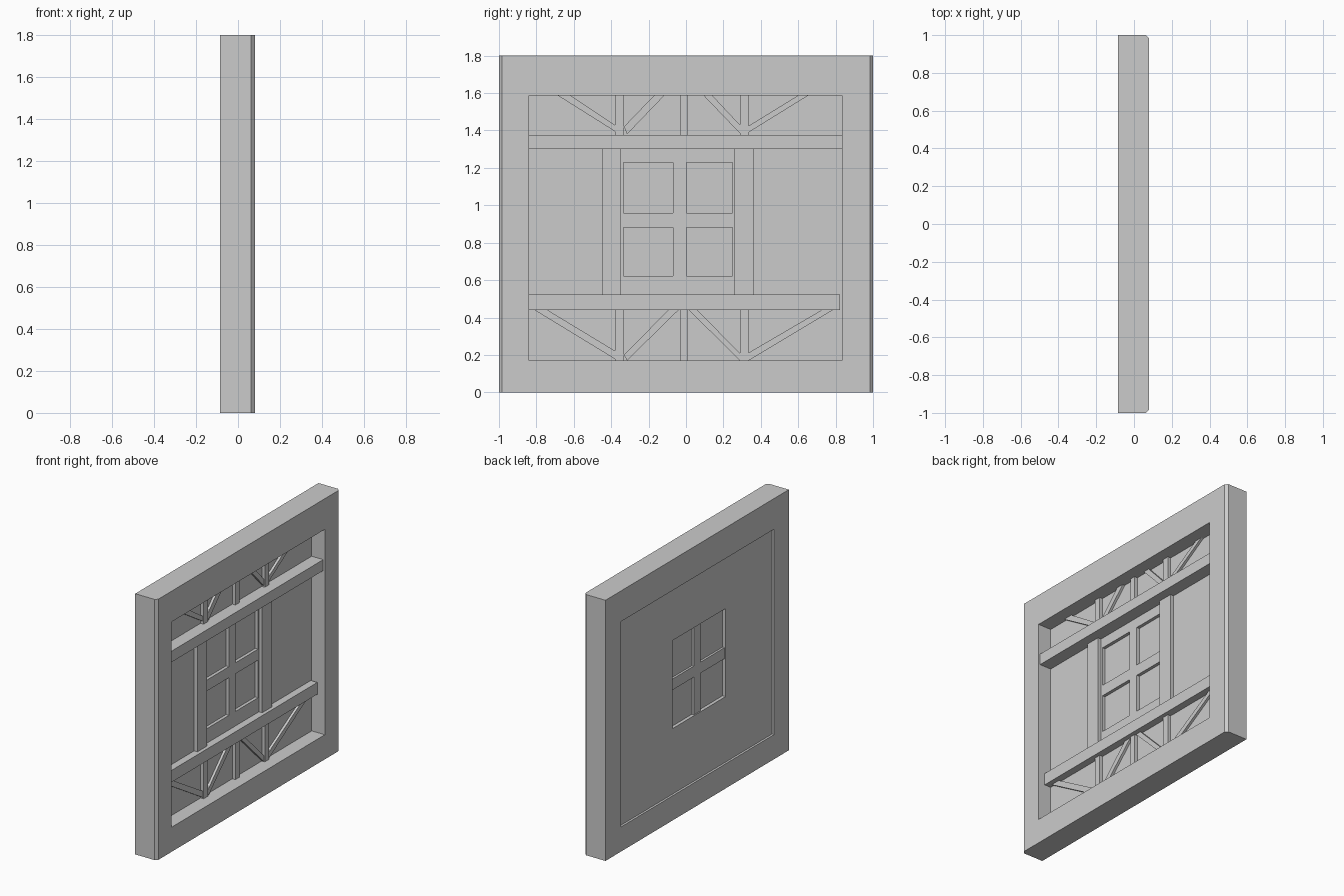
import bpy, bmesh
from mathutils import Vector

if "Cube" in bpy.data.objects:
    bpy.data.objects.remove(bpy.data.objects["Cube"])


def prism(name, pts, extrude):
    """Extrude a closed 3D profile along a vector into a solid."""
    bm = bmesh.new()
    face = bm.faces.new([bm.verts.new(p) for p in pts])
    res = bmesh.ops.extrude_face_region(bm, geom=[face], use_keep_orig=True)
    moved = [g for g in res["geom"] if isinstance(g, bmesh.types.BMVert)]
    bmesh.ops.translate(bm, vec=Vector(extrude), verts=moved)
    bmesh.ops.recalc_face_normals(bm, faces=bm.faces)
    mesh = bpy.data.meshes.new(name)
    bm.to_mesh(mesh)
    bm.free()
    obj = bpy.data.objects.new(name, mesh)
    bpy.context.collection.objects.link(obj)
    return obj


def slab(name, yz, x0, x1):
    """Profile drawn on the wall (y, z), given thickness in x."""
    return prism(name, [(x0, y, z) for y, z in yz], (x1 - x0, 0, 0))


def box(name, y0, y1, z0, z1, x0, x1):
    return slab(name, [(y0, z0), (y1, z0), (y1, z1), (y0, z1)], x0, x1)


def cut(obj, name, *dims):
    cutter = box(name, *dims)
    cutter.hide_render = True
    cutter.hide_viewport = True
    cutter.display_type = 'WIRE'
    mod = obj.modifiers.new("opening", 'BOOLEAN')
    mod.operation = 'DIFFERENCE'
    mod.solver = 'EXACT'
    mod.object = cutter


BACK, FRONT = -0.085, 0.08          # frame thickness
P0, P1 = -0.07, -0.02               # panel thickness
Y0, Y1, Z0, Z1 = -0.84, 0.833, 0.17, 1.588   # frame opening

# Outer frame with chamfered front corners
c = 0.017
frame = prism("outer_frame",
              [(BACK, -1, 0), (FRONT - c, -1, 0), (FRONT, -1 + c, 0),
               (FRONT, 1 - c, 0), (FRONT - c, 1, 0), (BACK, 1, 0)], (0, 0, 1.8))
cut(frame, "frame_cutter", Y0, Y1, Z0, Z1, -0.3, 0.3)

# Wall panel with window opening
WY0, WY1, WZ0, WZ1 = -0.333, 0.248, 0.622, 1.23
panel = box("wall_panel", Y0, Y1, Z0, Z1, P0, P1)
cut(panel, "window_cutter", WY0, WY1, WZ0, WZ1, -0.3, 0.3)

# Window pane and glazing bars
box("window_pane", WY0, WY1, WZ0, WZ1, -0.047, -0.042)
box("glazing_bar_vertical", -0.07, 0.003, WZ0, WZ1, -0.062, P1)
box("glazing_bar_horizontal", WY0, WY1, 0.882, 0.958, -0.062, P1)

# Horizontal beams
box("upper_beam", Y0, Y1, 1.30, 1.376, P1, 0.068)
box("lower_beam", Y0, 0.823, 0.44, 0.522, P1, 0.03)

# Posts beside the window
for side, y0, y1 in (("left", -0.45, -0.347), ("right", 0.257, 0.363)):
    box("window_post_" + side, y0, y1, 0.522, 1.30, P1, 0.005)

# Short studs above and below the beams
for row, z0, z1 in (("lower", Z0, 0.44), ("upper", 1.376, Z1)):
    for i, (y0, y1) in enumerate(((-0.38, -0.332), (-0.033, 0.01), (0.288, 0.335))):
        box(f"{row}_stud_{i + 1}", y0, y1, z0, z1, P1, 0.003)

# Diagonal braces: two points at the top, two at the foot
braces = {
    "lower_brace": (0.44, [
        [(-0.81, 0.0), (-0.74, 0.0), (-0.38, 0.222), (-0.38, 0.178)],
        [(-0.095, 0.0), (-0.04, 0.0), (-0.315, 0.17), (-0.332, 0.20)],
        [(0.06, 0.0), (0.015, 0.0), (0.288, 0.17), (0.288, 0.21)],
        [(0.725, 0.0), (0.785, 0.0), (0.335, 0.17), (0.335, 0.212)]]),
    "upper_brace": (Z1, [
        [(-0.687, 0.0), (-0.617, 0.0), (-0.38, 1.43), (-0.38, 1.395)],
        [(-0.17, 0.0), (-0.115, 0.0), (-0.315, 1.38), (-0.332, 1.42)],
        [(0.14, 0.0), (0.093, 0.0), (0.288, 1.385), (0.288, 1.43)],
        [(0.60, 0.0), (0.655, 0.0), (0.335, 1.39), (0.335, 1.425)]]),
}
for name, (top, profiles) in braces.items():
    for i, pts in enumerate(profiles):
        slab(f"{name}_{i + 1}", [(y, z or top) for y, z in pts], P1, -0.003)
